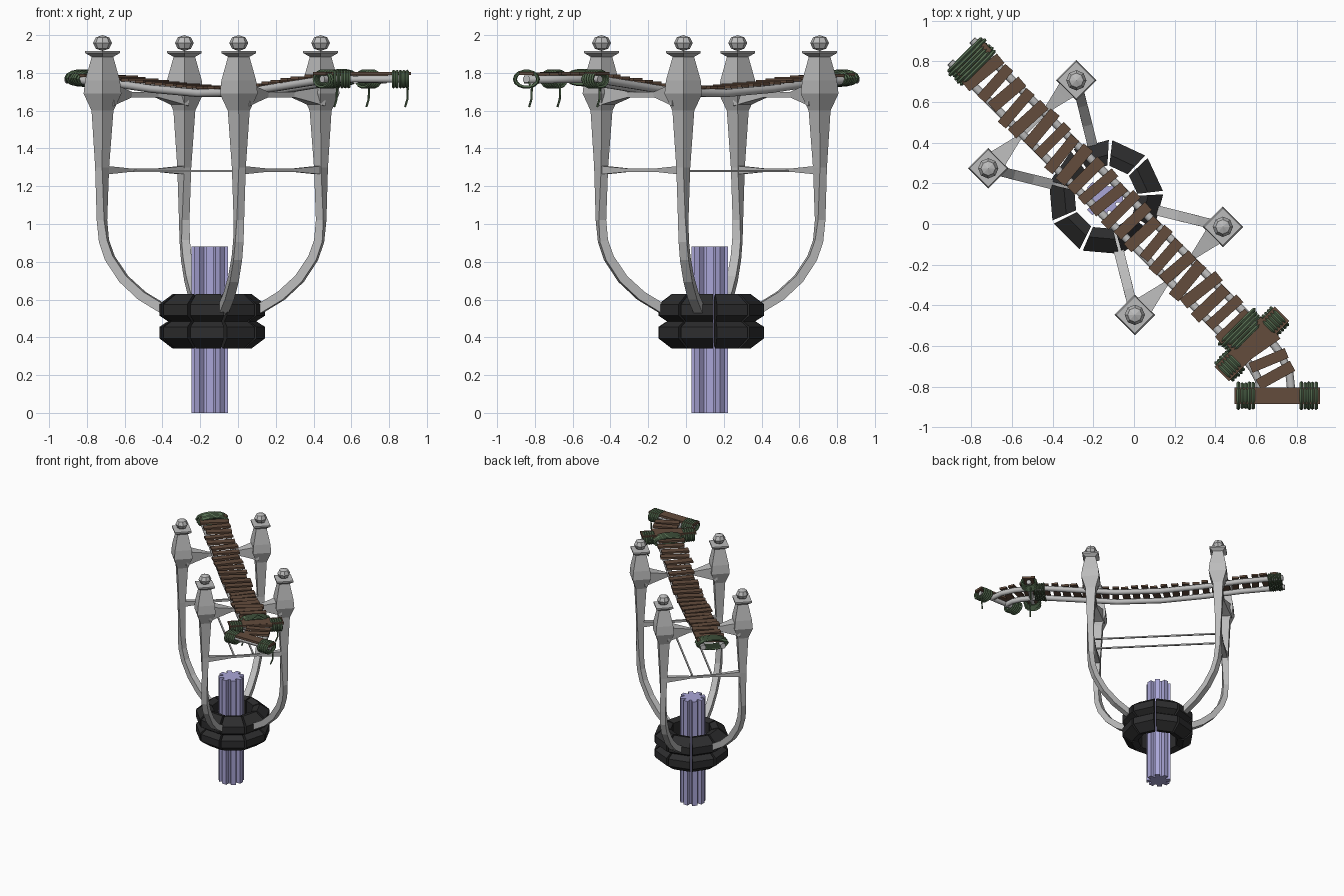
import bpy, bmesh, random
from math import sin, cos, pi, radians
from mathutils import Vector, Matrix

random.seed(4)
if "Cube" in bpy.data.objects:
    bpy.data.objects.remove(bpy.data.objects["Cube"])

Z = Vector((0, 0, 1))
CENTRE = Vector((-0.14, 0.13, 0))


def material(name, rgb):
    m = bpy.data.materials.new(name)
    m.use_nodes = True
    m.diffuse_color = (*rgb, 1)
    m.node_tree.nodes["Principled BSDF"].inputs["Base Color"].default_value = (*rgb, 1)
    return m


STONE = material("pale_grey", (0.5, 0.5, 0.5))
BLACK = material("near_black", (0.026, 0.026, 0.027))
LILAC = material("lilac", (0.4, 0.38, 0.68))
WOOD = material("brown_wood", (0.125, 0.072, 0.046))
ROPE = material("green_rope", (0.09, 0.15, 0.08))


def loft(bm, rings, loop=False):
    """Skin a list of equal-sized rings, capping the ends unless looped."""
    vs = [[bm.verts.new(p) for p in ring] for ring in rings]
    n = len(vs[0])
    pairs = list(zip(vs, vs[1:])) + ([(vs[-1], vs[0])] if loop else [])
    for a, b in pairs:
        for i in range(n):
            j = (i + 1) % n
            bm.faces.new((a[i], a[j], b[j], b[i]))
    if not loop:
        bm.faces.new(vs[0][::-1])
        bm.faces.new(vs[-1])


def tangents(pts, loop=False):
    n = len(pts)
    if loop:
        return [(pts[(i + 1) % n] - pts[i - 1]).normalized() for i in range(n)]
    return [(pts[min(i + 1, n - 1)] - pts[max(i - 1, 0)]).normalized() for i in range(n)]


def tube(bm, pts, radii, sides=8, ref=Z, loop=False):
    if not isinstance(radii, list):
        radii = [radii] * len(pts)
    rings = []
    for p, t, r in zip(pts, tangents(pts, loop), radii):
        s = t.cross(ref).normalized()
        u = s.cross(t)
        angles = [2 * pi * (k + 0.5) / sides for k in range(sides)]
        rings.append([p + r * (cos(a) * s + sin(a) * u) for a in angles])
    loft(bm, rings, loop)


def box(bm, pos, angle, size):
    bmesh.ops.create_cube(bm, size=1, matrix=Matrix.Translation(pos)
                          @ Matrix.Rotation(angle, 4, "Z") @ Matrix.Diagonal((*size, 1)))


def finish(bm, name, mat, smooth=False):
    bmesh.ops.recalc_face_normals(bm, faces=bm.faces)
    me = bpy.data.meshes.new(name)
    bm.to_mesh(me)
    bm.free()
    me.materials.append(mat)
    ob = bpy.data.objects.new(name, me)
    bpy.context.collection.objects.link(ob)
    if smooth:
        bpy.ops.object.select_all(action="DESELECT")
        ob.select_set(True)
        bpy.context.view_layer.objects.active = ob
        bpy.ops.object.shade_smooth_by_angle(angle=radians(50))


# Fluted centre column
bm = bmesh.new()
outline = []
for k in range(8):
    for da, r in ((-0.2, 0.098), (0.2, 0.098), (0.3, 0.066), (0.485, 0.066)):
        a = k * pi / 4 + da
        outline.append(Vector((-0.15 + r * cos(a), 0.125 + r * sin(a), 0)))
loft(bm, [[p + Z * z for p in outline] for z in (0, 0.88)])
finish(bm, "centre_column", LILAC)

# Collar of separate notched blocks
bm = bmesh.new()
half = [(0.15, 0.13), (0.2, 0.145), (0.27, 0.09), (0.27, 0.03)]
profile = half + [(0.225, 0)] + [(r, -z) for r, z in half[::-1]]
for k in range(9):
    a = radians(25 + 40 * k)
    out, side = Vector((cos(a), sin(a), 0)), Vector((-sin(a), cos(a), 0))
    loft(bm, [[CENTRE + out * r + side * (s * r * 0.33) + Z * (0.485 + z)
               for r, z in profile] for s in (-1, 1)])
finish(bm, "collar_blocks", BLACK)

# Four curved pillars: (distance from centre, height, half diagonal, twist share)
STATIONS = [(0.16, 0.515, 0.035, 0), (0.27, 0.555, 0.035, 0), (0.38, 0.62, 0.035, 0),
            (0.48, 0.71, 0.034, 0), (0.555, 0.82, 0.033, 0), (0.587, 0.91, 0.032, 0),
            (0.598, 1.02, 0.03, 0.3), (0.597, 1.3, 0.037, 1), (0.595, 1.6, 0.058, 1),
            (0.595, 1.69, 0.1, 1), (0.595, 1.76, 0.092, 1), (0.595, 1.885, 0.057, 1),
            (0.595, 1.905, 0.092, 1), (0.595, 1.917, 0.092, 1)]
HEADS = {}
for name, deg, target in (("back_left", 104, 135), ("back_right", 166, 135),
                          ("front_left", -14, -45), ("front_right", -76, -45)):
    a = radians(deg)
    out, side = Vector((cos(a), sin(a), 0)), Vector((-sin(a), cos(a), 0))
    path = [CENTRE + out * r + Z * z for r, z, _, _ in STATIONS]
    rings = []
    for p, t, (_, z, h, tw) in zip(path, tangents(path), STATIONS):
        n = side.cross(Z if z > 0.95 else t)
        twist = radians(target - deg) * tw
        rings.append([p + h * (cos(q) * n + sin(q) * side)
                      for q in (pi / 4 + pi / 2 * k + twist for k in range(4))])
    bm = bmesh.new()
    loft(bm, rings)
    finish(bm, name + "_pillar", STONE)
    HEADS[name] = CENTRE + out * 0.595
    bm = bmesh.new()
    bmesh.ops.create_uvsphere(bm, u_segments=8, v_segments=4, radius=1, matrix=
                              Matrix.Translation(HEADS[name] + Z * 1.958)
                              @ Matrix.Diagonal((0.05, 0.05, 0.042, 1)))
    finish(bm, name + "_finial", STONE)

# Cross beams joining each pair of pillars, flared at the ends
for end in ("back", "front"):
    p, q = HEADS[end + "_left"], HEADS[end + "_right"]
    for label, z, fat, thin in (("upper", 1.685, 0.085, 0.02), ("lower", 1.285, 0.03, 0.012)):
        bm = bmesh.new()
        ts = (0.04, 0.16, 0.34, 0.5, 0.66, 0.84, 0.96)
        radii = [fat, (fat + thin) * 0.55, thin, thin, thin, (fat + thin) * 0.55, fat]
        tube(bm, [p.lerp(q, t) + Z * z for t in ts], radii, sides=4)
        finish(bm, f"{end}_{label}_beam", STONE)

# Two slim tie bars running under the walkway
bm = bmesh.new()
mids = [(HEADS[e + "_left"] + HEADS[e + "_right"]) / 2 + Z * 1.28 for e in ("back", "front")]
for s in (-0.075, 0.075):
    off = Vector((s, s, 0)) * 0.707
    tube(bm, [m + off for m in mids], 0.008, sides=4)
finish(bm, "tie_bars", STONE)

# Walkway centre line, sagging in the middle and turning at the front
LINE = [Vector(p) for p in (
    (-0.85, 0.85, 1.765), (-0.6, 0.6, 1.745), (-0.4, 0.4, 1.715), (-0.15, 0.15, 1.692),
    (0.1, -0.1, 1.697), (0.3, -0.3, 1.73), (0.5, -0.5, 1.762), (0.58, -0.58, 1.767),
    (0.65, -0.67, 1.767), (0.69, -0.75, 1.765), (0.7, -0.85, 1.765))]
across = [t.cross(Z).normalized() for t in tangents(LINE)]

bm = bmesh.new()
for s in (-0.077, 0.077):
    tube(bm, [p + n * s for p, n in zip(LINE, across)], 0.022)
finish(bm, "walkway_rails", STONE, True)


def along(d):
    """Point and direction at distance d on the walkway."""
    for p, q in zip(LINE, LINE[1:]):
        step = (q - p).length
        if d <= step:
            break
        d -= step
    return p.lerp(q, d / step), (q - p).normalized()


# Planks laid slightly crooked
bm = bmesh.new()
for k in range(28):
    p, t = along(0.07 + k * 0.08)
    n = t.cross(Z)
    turn = Vector((1, 0)).angle_signed(n.to_2d()) * -1 + random.uniform(-0.12, 0.12)
    box(bm, p + Z * 0.03 + n * random.uniform(-0.012, 0.012), turn,
        (random.uniform(0.19, 0.225), random.uniform(0.05, 0.062), 0.016))
finish(bm, "walkway_planks", WOOD)


def wrap(bm, pos, axis, wide, tall, count):
    """Rope wound around an axis as a row of loose loops."""
    axis = axis.normalized()
    s = axis.cross(Z).normalized()
    up = s.cross(axis)
    for k in range(count):
        c = pos + axis * (k - (count - 1) / 2) * 0.018
        w = wide * random.uniform(0.94, 1.05)
        pts = [c + s * (w * cos(a)) + up * (tall * sin(a))
               for a in (2 * pi * i / 14 for i in range(14))]
        tube(bm, pts, 0.009, sides=5, ref=axis, loop=True)


# Ties around the whole walkway
bm = bmesh.new()
for d, count in ((0.07, 6), (1.96, 5)):
    p, t = along(d)
    wrap(bm, p + Z * 0.01, t, 0.115, 0.037, count)
finish(bm, "walkway_ties", ROPE, True)

# Wide cross boards with a bar beneath, lashed at both ends
for name, x, y, deg, width in (("middle", 0.58, -0.59, 45, 0.1), ("end", 0.705, -0.845, 0, 0.08)):
    pos = Vector((x, y, 1.767))
    d = Vector((cos(radians(deg)), sin(radians(deg)), 0))
    bm = bmesh.new()
    box(bm, pos + Z * 0.03, radians(deg), (0.42, width, 0.018))
    finish(bm, name + "_cross_board", WOOD)
    bm = bmesh.new()
    tube(bm, [pos - d * 0.19, pos + d * 0.19], 0.02)
    finish(bm, name + "_cross_bar", STONE, True)
    bm = bmesh.new()
    for s in (-0.155, 0.155):
        wrap(bm, pos + d * s, d, 0.06, 0.042, 5)
    finish(bm, name + "_lashings", ROPE, True)

# Loose rope ends
bm = bmesh.new()
for x, y in ((0.69, -0.46), (0.52, -0.67), (0.895, -0.82)):
    pts = [Vector((x + dx, y + dx, z)) for dx, z in
           ((-0.012, 1.75), (0.004, 1.72), (0.002, 1.66), (-0.01, 1.62))]
    tube(bm, pts, 0.006, sides=5, ref=Vector((1, -1, 0)))
finish(bm, "loose_rope_ends", ROPE, True)
